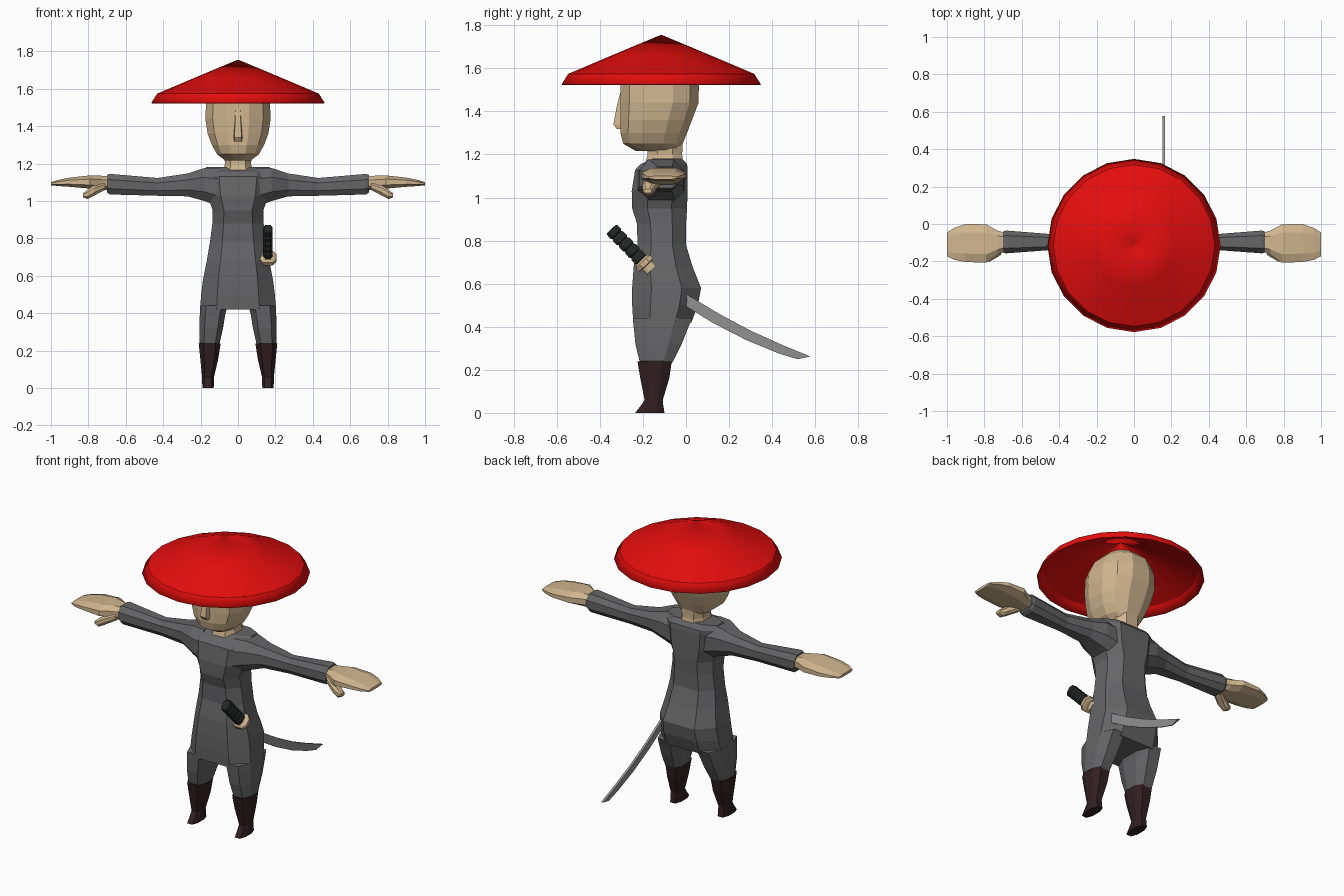
import bpy, bmesh, math
from mathutils import Vector


def material(name, rgb):
    m = bpy.data.materials.new(name)
    m.diffuse_color = (*rgb, 1)
    return m


RED = material("red lacquer", (0.78, 0.004, 0.004))
SKIN = material("skin tan", (0.64, 0.47, 0.28))
CLOTH = material("grey cloth", (0.13, 0.13, 0.135))
BOOT = material("dark brown leather", (0.032, 0.014, 0.015))
GRIP = material("black wrap", (0.02, 0.022, 0.022))
STEEL = material("steel", (0.30, 0.30, 0.30))


def loft(name, rings, mat, mirror=False, cap=True):
    """Skin a list of equal-length rings of 3D points."""
    bm = bmesh.new()
    rows = [[bm.verts.new(p) for p in r] for r in rings]
    n = len(rows[0])
    for a, b in zip(rows, rows[1:]):
        for i in range(n):
            j = (i + 1) % n
            bm.faces.new((a[i], a[j], b[j], b[i]))
    if cap:
        bm.faces.new(rows[0])
        bm.faces.new(rows[-1])
    bmesh.ops.recalc_face_normals(bm, faces=bm.faces)
    me = bpy.data.meshes.new(name)
    bm.to_mesh(me)
    bm.free()
    me.materials.append(mat)
    ob = bpy.data.objects.new(name, me)
    bpy.context.collection.objects.link(ob)
    if mirror:
        ob.modifiers.new("mirror", 'MIRROR').use_mirror_merge = False
    return ob


def octagon(a0, a1, b0, b1, ca=0.22, cb=0.28):
    """Chamfered rectangle; ca and cb are the chamfer fractions."""
    da, db = (a1 - a0) * ca, (b1 - b0) * cb
    return [(a0 + da, b0), (a1 - da, b0), (a1, b0 + db), (a1, b1 - db),
            (a1 - da, b1), (a0 + da, b1), (a0, b1 - db), (a0, b0 + db)]


def upright(rows, **k):
    """Rings stacked in z from (z, x0, x1, y0, y1)."""
    return [[(x, y, r[0]) for x, y in octagon(*r[1:], **k)] for r in rows]


def sideways(rows, **k):
    """Rings stacked in x from (x, y0, y1, z0, z1)."""
    return [[(r[0], y, z) for y, z in octagon(*r[1:], **k)] for r in rows]


# Torso: z, half width, front y, back y
torso = [(0.42, 0.203, -0.245, 0.025), (0.50, 0.197, -0.25, 0.055),
         (0.58, 0.187, -0.25, 0.07), (0.68, 0.167, -0.243, 0.03),
         (0.78, 0.15, -0.225, 0.0), (0.88, 0.137, -0.228, 0.0),
         (0.95, 0.135, -0.25, 0.005), (1.03, 0.165, -0.252, 0.007),
         (1.13, 0.18, -0.236, 0.008), (1.155, 0.18, -0.21, 0.005),
         (1.182, 0.17, -0.15, -0.02)]
loft("torso", upright([(z, -w, w, f, b) for z, w, f, b in torso]), CLOTH)

# Trouser legs and boots
loft("trouser_legs", upright([
    (0.44, 0.055, 0.202, -0.246, 0.03), (0.40, 0.067, 0.204, -0.243, 0.012),
    (0.32, 0.08, 0.207, -0.235, -0.02), (0.24, 0.098, 0.205, -0.216, -0.06),
    (0.22, 0.11, 0.19, -0.20, -0.075)]), CLOTH, True)
loft("boots", upright([
    (0.238, 0.093, 0.21, -0.225, -0.066), (0.16, 0.105, 0.202, -0.212, -0.078),
    (0.06, 0.128, 0.192, -0.192, -0.108), (0.04, 0.128, 0.192, -0.205, -0.106),
    (0.0, 0.130, 0.190, -0.236, -0.10)]), BOOT, True)

# Sleeves, hands and thumbs
loft("sleeves", sideways([
    (0.10, -0.23, -0.01, 0.97, 1.175), (0.18, -0.215, -0.012, 1.00, 1.176),
    (0.27, -0.165, -0.035, 1.025, 1.147), (0.43, -0.138, -0.055, 1.028, 1.123),
    (0.685, -0.157, -0.035, 1.035, 1.145), (0.70, -0.152, -0.04, 1.045, 1.14)]),
    CLOTH, True)
loft("hands", sideways([
    (0.68, -0.145, -0.05, 1.06, 1.13), (0.73, -0.165, -0.035, 1.058, 1.135),
    (0.79, -0.207, -0.002, 1.066, 1.137), (0.90, -0.203, 0.0, 1.076, 1.125),
    (0.96, -0.192, -0.02, 1.08, 1.113), (1.0, -0.172, -0.045, 1.084, 1.1)]),
    SKIN, True)
loft("thumbs", sideways([
    (0.71, -0.165, -0.10, 1.06, 1.10), (0.77, -0.20, -0.135, 1.028, 1.085),
    (0.805, -0.203, -0.15, 1.01, 1.06), (0.83, -0.195, -0.16, 1.02, 1.04)]),
    SKIN, True)


# Head: rounded rings with flat front and sides
def head_ring(z, w, f, b, n=12, power=0.82):
    pts = []
    for i in range(n):
        t = 2 * math.pi * (i + 0.5) / n
        c, s = math.cos(t), math.sin(t)
        k = abs(math.cos(math.pi / n)) ** power
        x = math.copysign(abs(c) ** power, c) / k * w
        y = math.copysign(abs(s) ** power, s) / k * (b - f) / 2
        pts.append((x, (f + b) / 2 + y, z))
    return pts


head = [(1.217, 0.068, -0.235, -0.03), (1.25, 0.112, -0.292, -0.015),
        (1.30, 0.14, -0.304, 0.005), (1.36, 0.162, -0.304, 0.028),
        (1.44, 0.175, -0.304, 0.058), (1.53, 0.17, -0.304, 0.06),
        (1.60, 0.14, -0.275, 0.04), (1.645, 0.095, -0.225, -0.01),
        (1.665, 0.05, -0.17, -0.06)]
loft("head", [head_ring(*r) for r in head], SKIN)
loft("neck", upright([(1.15, -0.08, 0.08, -0.19, -0.012),
                      (1.20, -0.07, 0.07, -0.178, -0.018),
                      (1.26, -0.075, 0.075, -0.18, -0.015)]), SKIN)

# Nose: wedge widening toward the tip
nose = [(1.318, 0.024, -0.322), (1.34, 0.027, -0.337),
        (1.42, 0.021, -0.322), (1.495, 0.016, -0.303)]
loft("nose", [[(-w, -0.28, z), (w, -0.28, z), (w * 0.7, y, z), (-w * 0.7, y, z)]
              for z, w, y in nose], SKIN)


# Conical hat with a steeper rim
def hat_ring(r, z, n=20):
    return [(r * math.sin(2 * math.pi * i / n),
             -0.115 + r * math.cos(2 * math.pi * i / n), z) for i in range(n)]


hat = loft("hat", [hat_ring(0.463, 1.525), hat_ring(0.432, 1.574),
                   hat_ring(0.22, 1.664), hat_ring(0.002, 1.755)], RED, cap=False)
hat.data.shade_smooth()
hat.data.set_sharp_from_angle(angle=math.radians(30))
shell = hat.modifiers.new("shell", 'SOLIDIFY')
shell.thickness = 0.005
shell.offset = -1

# Sword hilt: rings along a slanted axis
SX = 0.16
start = Vector((SX, -0.347, 0.853))
axis = (Vector((SX, -0.186, 0.688)) - start).normalized()
perp = Vector((0, -axis.z, axis.y))


def hilt_ring(t, hx, hp):
    return [start + axis * t + Vector((1, 0, 0)) * a + perp * b
            for a, b in octagon(-hx, hx, -hp, hp)]


ribs = [hilt_ring(0, 0.019, 0.026)]
for i in range(5):
    t = i * 0.041
    ribs += [hilt_ring(t + 0.006, 0.025, 0.033), hilt_ring(t + 0.03, 0.025, 0.033),
             hilt_ring(t + 0.037, 0.02, 0.027)]
loft("sword_grip", ribs, GRIP)
loft("sword_guard", [hilt_ring(0.20, 0.03, 0.032), hilt_ring(0.21, 0.045, 0.044),
                     hilt_ring(0.232, 0.045, 0.044), hilt_ring(0.236, 0.03, 0.03)], SKIN)
loft("blade_collar", [hilt_ring(0.23, 0.011, 0.026), hilt_ring(0.265, 0.011, 0.026)], SKIN)

# Curved blade: back y, back z, edge y, edge z
blade = [(-0.15, 0.675, -0.18, 0.638), (0.0, 0.553, -0.022, 0.508),
         (0.15, 0.462, 0.128, 0.416), (0.30, 0.382, 0.282, 0.337),
         (0.45, 0.314, 0.428, 0.277), (0.578, 0.262, 0.518, 0.249)]
loft("sword_blade", [[(SX - 0.007, a, b), (SX + 0.007, a, b),
                      (SX + 0.003, c, d), (SX - 0.003, c, d)]
                     for a, b, c, d in blade], STEEL)
